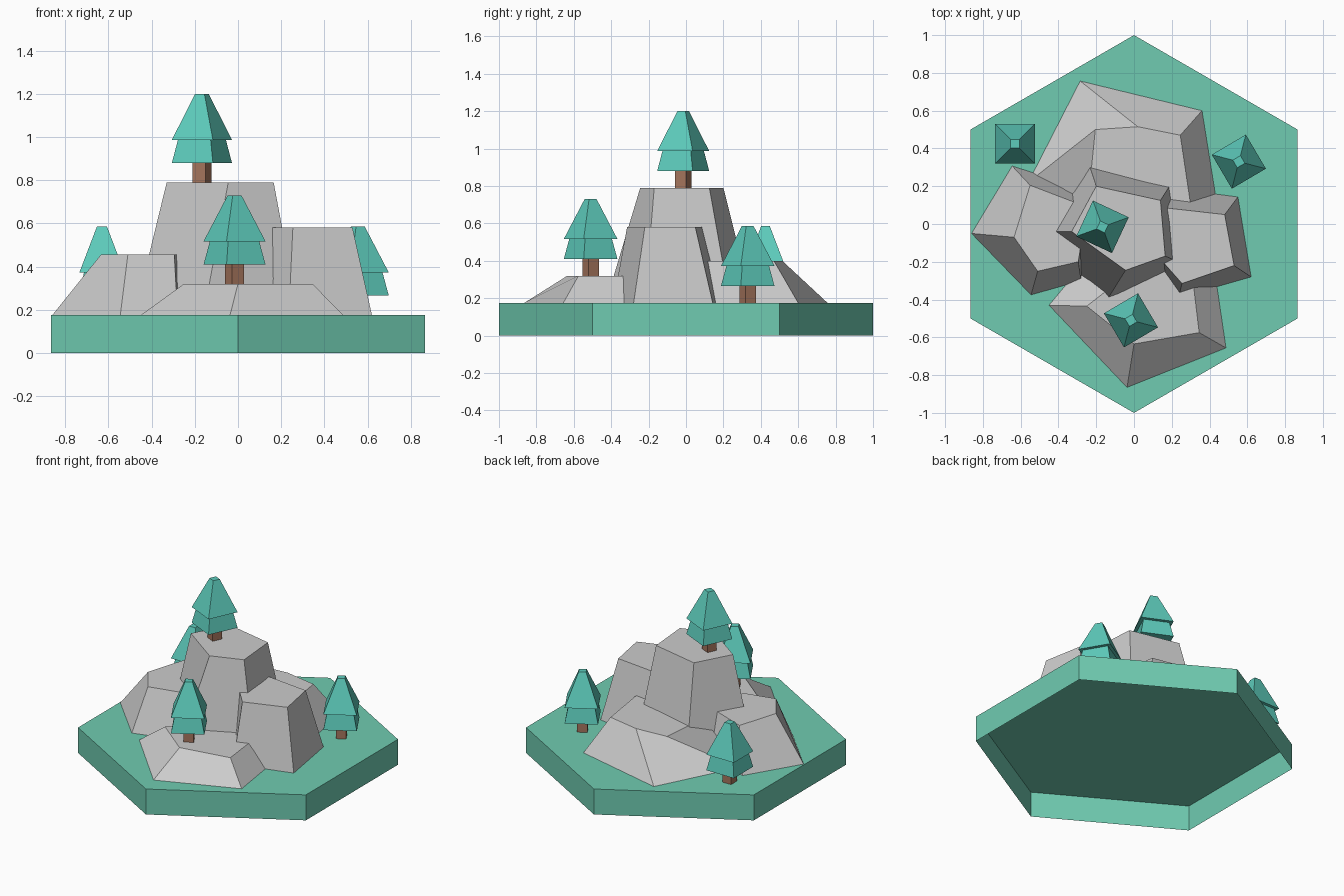
import bpy
from math import cos, sin, radians

if "Cube" in bpy.data.objects:
    bpy.data.objects.remove(bpy.data.objects["Cube"])

GROUND = 0.175


def material(name, rgb):
    m = bpy.data.materials.new(name)
    m.diffuse_color = (*rgb, 1)
    m.use_nodes = True
    m.node_tree.nodes["Principled BSDF"].inputs["Base Color"].default_value = m.diffuse_color
    return m


GRASS = material("grass", (0.16, 0.60, 0.44))
LEAF = material("leaf", (0.11, 0.60, 0.50))
BARK = material("bark", (0.38, 0.18, 0.11))


def loft(name, low, z0, high, z1, mat=None, bottom=False):
    """Flat-sided solid between two rings of (x, y), with a top cap."""
    n = len(low)
    verts = [(x, y, z0) for x, y in low] + [(x, y, z1) for x, y in high]
    area = sum(low[i - 1][0] * low[i][1] - low[i][0] * low[i - 1][1] for i in range(n))
    faces = [(i, (i + 1) % n, n + (i + 1) % n, n + i) for i in range(n)]
    faces.append(tuple(range(n, 2 * n)))
    if bottom:
        faces.append(tuple(range(n - 1, -1, -1)))
    if area < 0:
        faces = [f[::-1] for f in faces]
    mesh = bpy.data.meshes.new(name)
    mesh.from_pydata(verts, [], faces)
    ob = bpy.data.objects.new(name, mesh)
    bpy.context.collection.objects.link(ob)
    if mat:
        mesh.materials.append(mat)
    return ob


def ring(cx, cy, r, n, start):
    return [(cx + r * cos(radians(start + i * 360 / n)),
             cy + r * sin(radians(start + i * 360 / n))) for i in range(n)]


# Hexagonal tile, open underneath
hexagon = ring(0, 0, 1, 6, 90)
loft("hex_base", hexagon, 0, hexagon, GROUND, GRASS)

# Rocks: tapered blocks, (name, top height, top ring, foot ring)
rocks = [
    ("peak_rock", 0.79,
     [(-0.20, 0.20), (0.14, 0.125), (0.165, -0.17), (-0.045, -0.245), (-0.33, -0.04)],
     [(-0.25, 0.355), (0.21, 0.235), (0.28, -0.22), (-0.16, -0.43), (-0.48, -0.04)]),
    ("right_rock", 0.58,
     [(0.17, 0.085), (0.48, 0.05), (0.53, -0.22), (0.254, -0.315), (0.152, -0.20)],
     [(0.12, 0.20), (0.55, 0.143), (0.62, -0.28), (0.235, -0.39), (0.10, -0.20)]),
    ("back_rock", 0.40,
     [(0.02, 0.515), (0.245, 0.47), (0.30, 0.10), (-0.24, 0.15), (-0.205, 0.50)],
     [(-0.285, 0.757), (0.36, 0.60), (0.44, 0.10), (-0.38, 0.05), (-0.56, 0.22)]),
    ("left_rock", 0.455,
     [(-0.55, 0.205), (-0.25, 0.09), (-0.295, -0.20), (-0.51, -0.25), (-0.635, -0.07)],
     [(-0.645, 0.307), (-0.22, 0.17), (-0.28, -0.30), (-0.545, -0.375), (-0.86, -0.05)]),
    ("front_rock", 0.32,
     [(-0.25, -0.435), (0.0, -0.635), (0.345, -0.575), (0.30, -0.20), (0.0, -0.24)],
     [(-0.45, -0.43), (-0.037, -0.865), (0.487, -0.656), (0.42, -0.20), (-0.20, -0.13)]),
]
for name, top, high, low in rocks:
    loft(name, low, GROUND, high, top)

# Pine trees: (name, x, y, foot height, rotation)
trees = [
    ("peak_tree", -0.167, -0.015, 0.79, 110),
    ("front_tree", -0.016, -0.51, 0.32, 75.5),
    ("right_tree", 0.555, 0.33, GROUND, 75.5),
    ("left_tree", -0.63, 0.425, GROUND, 45),
]
for name, x, y, z, turn in trees:
    def sq(r):
        return ring(x, y, r, 4, turn)
    loft(name + "_trunk", sq(0.046), z, sq(0.046), z + 0.09, BARK)
    loft(name + "_lower_branches", sq(0.148), z + 0.09, sq(0.118), z + 0.197, LEAF, True)
    loft(name + "_upper_branches", sq(0.148), z + 0.197, sq(0.033), z + 0.41, LEAF, True)
